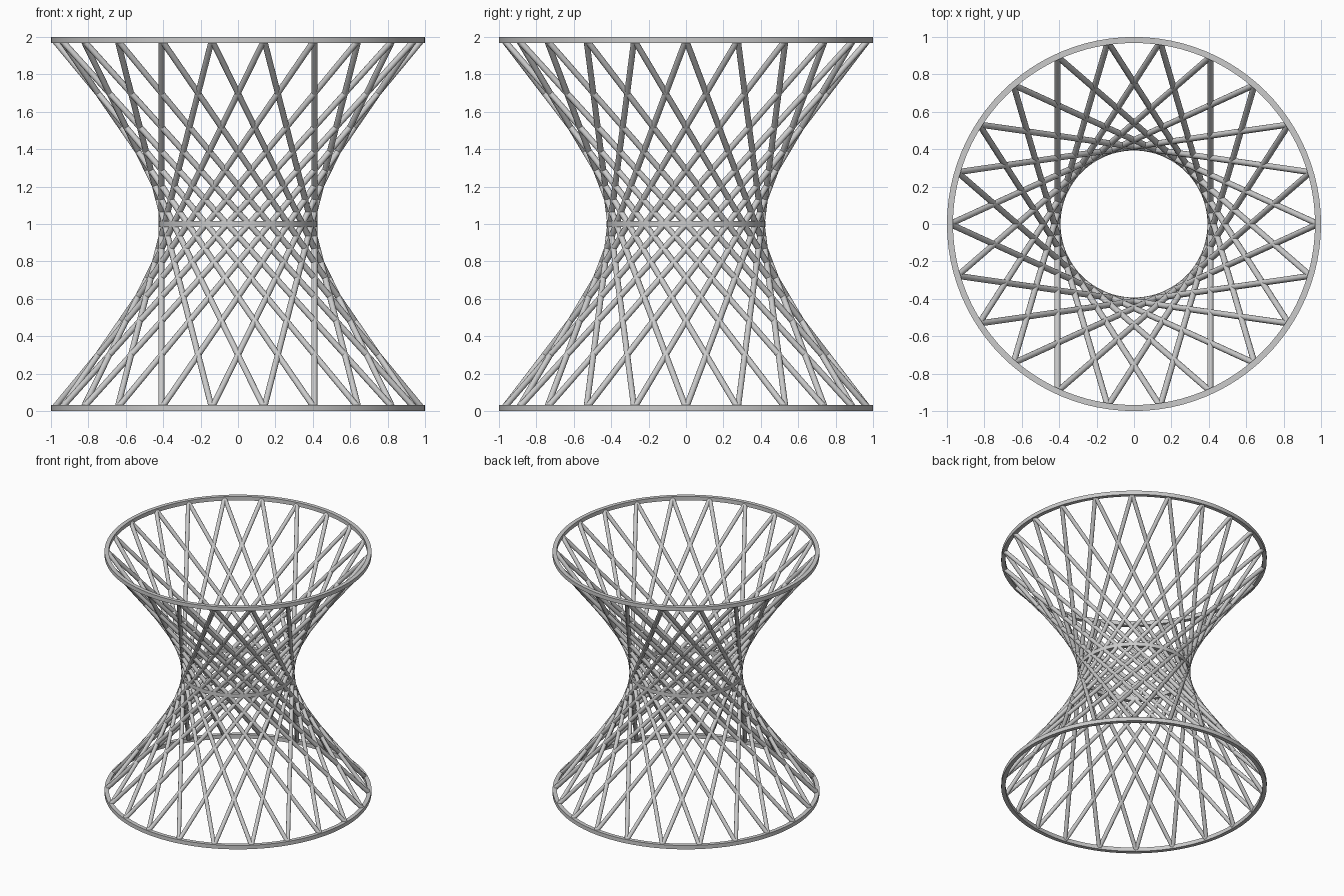
import bpy, bmesh
from math import cos, sin, pi
from mathutils import Vector, Matrix

if "Cube" in bpy.data.objects:
    bpy.data.objects.remove(bpy.data.objects["Cube"])

COUNT, SHIFT = 22, 8          # rods per direction, twist in steps
RING_R, BAND, ROD_R = 0.984, 0.032, 0.016
HEIGHT = 2.0
STEP = 2 * pi / COUNT


def finish(name, bm):
    bmesh.ops.recalc_face_normals(bm, faces=bm.faces)
    mesh = bpy.data.meshes.new(name)
    bm.to_mesh(mesh)
    bm.free()
    obj = bpy.data.objects.new(name, mesh)
    bpy.context.collection.objects.link(obj)
    bpy.ops.object.select_all(action='DESELECT')
    bpy.context.view_layer.objects.active = obj
    obj.select_set(True)
    bpy.ops.object.shade_smooth_by_angle(angle=0.6)
    return obj


def ring(name, radius, z, sides=96):
    # Square profile swept around z
    h = BAND / 2
    bm = bmesh.new()
    profile = [(-h, -h), (h, -h), (h, h), (-h, h)]
    loops = []
    for i in range(sides):
        a = 2 * pi * i / sides
        loops.append([bm.verts.new(((radius + r) * cos(a), (radius + r) * sin(a), z + dz))
                      for r, dz in profile])
    for i in range(sides):
        p, q = loops[i], loops[(i + 1) % sides]
        for k in range(4):
            bm.faces.new((p[k], q[k], q[(k + 1) % 4], p[(k + 1) % 4]))
    return finish(name, bm)


def rods(name, direction):
    # Straight rods leaning one way around the axis
    bm = bmesh.new()
    for i in range(COUNT):
        a, b = i * STEP, (i + direction * SHIFT) * STEP
        start = Vector((RING_R * cos(a), RING_R * sin(a), BAND / 2))
        end = Vector((RING_R * cos(b), RING_R * sin(b), HEIGHT - BAND / 2))
        axis = end - start
        place = Matrix.Translation((start + end) / 2) @ axis.to_track_quat('Z', 'Y').to_matrix().to_4x4()
        bmesh.ops.create_cone(bm, cap_ends=True, segments=12, radius1=ROD_R, radius2=ROD_R,
                              depth=axis.length, matrix=place)
    return finish(name, bm)


# Rings at the base, waist and top
ring("base_ring", RING_R, BAND / 2)
ring("waist_ring", RING_R * cos(SHIFT * STEP / 2), HEIGHT / 2)
ring("top_ring", RING_R, HEIGHT - BAND / 2)

# Two crossing families of rods
rods("left_leaning_rods", 1)
rods("right_leaning_rods", -1)
